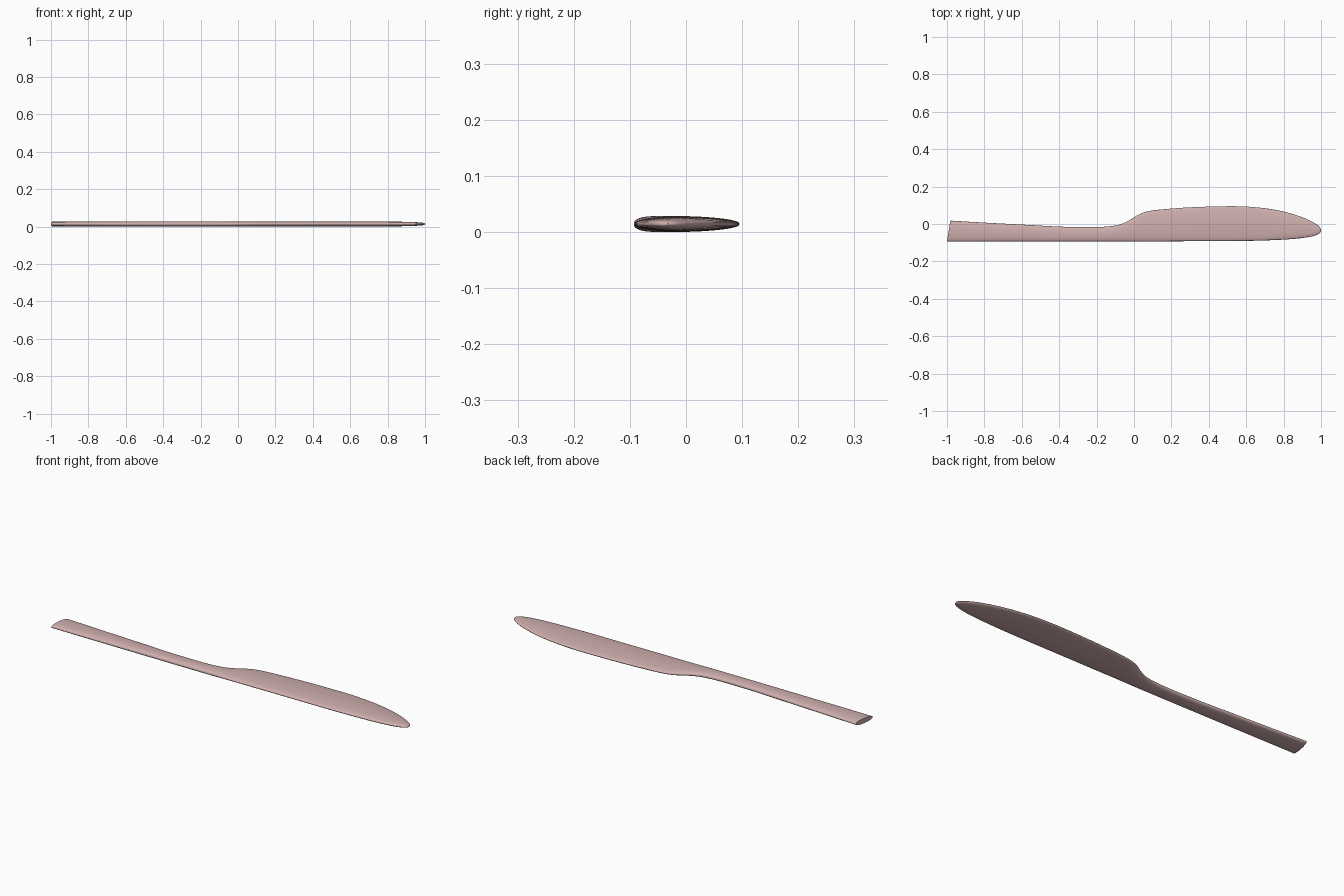
import bpy, bmesh, math

if "Cube" in bpy.data.objects:
    bpy.data.objects.remove(bpy.data.objects["Cube"])

# Outline stations: x, spine side y, edge side y, half thickness
STATIONS = [
    (-1.0, -0.093, 0.018, 0.0125), (-0.8, -0.093, 0.007, 0.0135),
    (-0.6, -0.093, -0.003, 0.014), (-0.4, -0.093, -0.014, 0.014),
    (-0.25, -0.093, -0.017, 0.014), (-0.15, -0.093, -0.014, 0.014),
    (-0.08, -0.093, -0.004, 0.014), (-0.03, -0.093, 0.017, 0.014),
    (0.03, -0.093, 0.053, 0.014), (0.08, -0.093, 0.069, 0.014),
    (0.15, -0.093, 0.078, 0.014), (0.3, -0.092, 0.089, 0.014),
    (0.5, -0.091, 0.095, 0.014), (0.62, -0.090, 0.092, 0.014),
    (0.75, -0.086, 0.077, 0.0137), (0.85, -0.080, 0.053, 0.0125),
    (0.92, -0.072, 0.028, 0.011), (0.97, -0.061, 0.002, 0.0085),
    (0.99, -0.051, -0.013, 0.0065), (0.997, -0.043, -0.022, 0.004),
    (1.0, -0.035, -0.030, 0.0015),
]
RING, SUB, Z_MID = 40, 4, 0.014


def slope(i, k):
    a, b = STATIONS[max(i - 1, 0)], STATIONS[min(i + 1, len(STATIONS) - 1)]
    return (b[k] - a[k]) / (b[0] - a[0])


def sample(i, t, k):
    # cubic blend between neighbouring stations
    p, q = STATIONS[i], STATIONS[i + 1]
    d = q[0] - p[0]
    return ((2*t**3 - 3*t**2 + 1) * p[k] + (t**3 - 2*t**2 + t) * d * slope(i, k)
            + (3*t**2 - 2*t**3) * q[k] + (t**3 - t**2) * d * slope(i + 1, k))


rows = []
for i in range(len(STATIONS) - 1):
    for s in range(SUB):
        t = s / SUB
        x = STATIONS[i][0] + t * (STATIONS[i + 1][0] - STATIONS[i][0])
        rows.append((x, *(sample(i, t, k) for k in (1, 2, 3))))
rows.append(STATIONS[-1])

# Loft of rounded sections, thinning toward the cutting edge on the blade
bm = bmesh.new()
rings = []
for x, lo, hi, h in rows:
    blade = min(max((x + 0.1) / 0.3, 0), 1)
    slant = 0.018 * max(0, (-0.7 - x) / 0.3)
    ring = []
    for j in range(RING):
        a = 2 * math.pi * j / RING
        c, s = math.cos(a), math.sin(a)
        u = math.copysign(abs(c) ** 0.9, c)
        w = math.copysign(abs(s) ** 0.8, s)
        taper = 1 - 0.2 * blade * max(u, 0)
        ring.append(bm.verts.new((x + slant * (u + 1) / 2,
                                  (lo + hi) / 2 + u * (hi - lo) / 2,
                                  Z_MID + w * h * taper)))
    rings.append(ring)
for a, b in zip(rings, rings[1:]):
    for j in range(RING):
        k = (j + 1) % RING
        bm.faces.new((a[j], a[k], b[k], b[j]))
bm.faces.new(rings[0])
bm.faces.new(rings[-1])
bmesh.ops.recalc_face_normals(bm, faces=bm.faces)
mesh = bpy.data.meshes.new("butter_knife")
bm.to_mesh(mesh)
bm.free()

knife = bpy.data.objects.new("butter_knife", mesh)
bpy.context.collection.objects.link(knife)
mat = bpy.data.materials.new("dusty_pink")
mat.diffuse_color = (0.62, 0.43, 0.42, 1)
mat.use_nodes = True
mat.node_tree.nodes["Principled BSDF"].inputs["Base Color"].default_value = mat.diffuse_color
mesh.materials.append(mat)
bpy.context.view_layer.objects.active = knife
knife.select_set(True)
bpy.ops.object.shade_smooth_by_angle(angle=math.radians(40))
